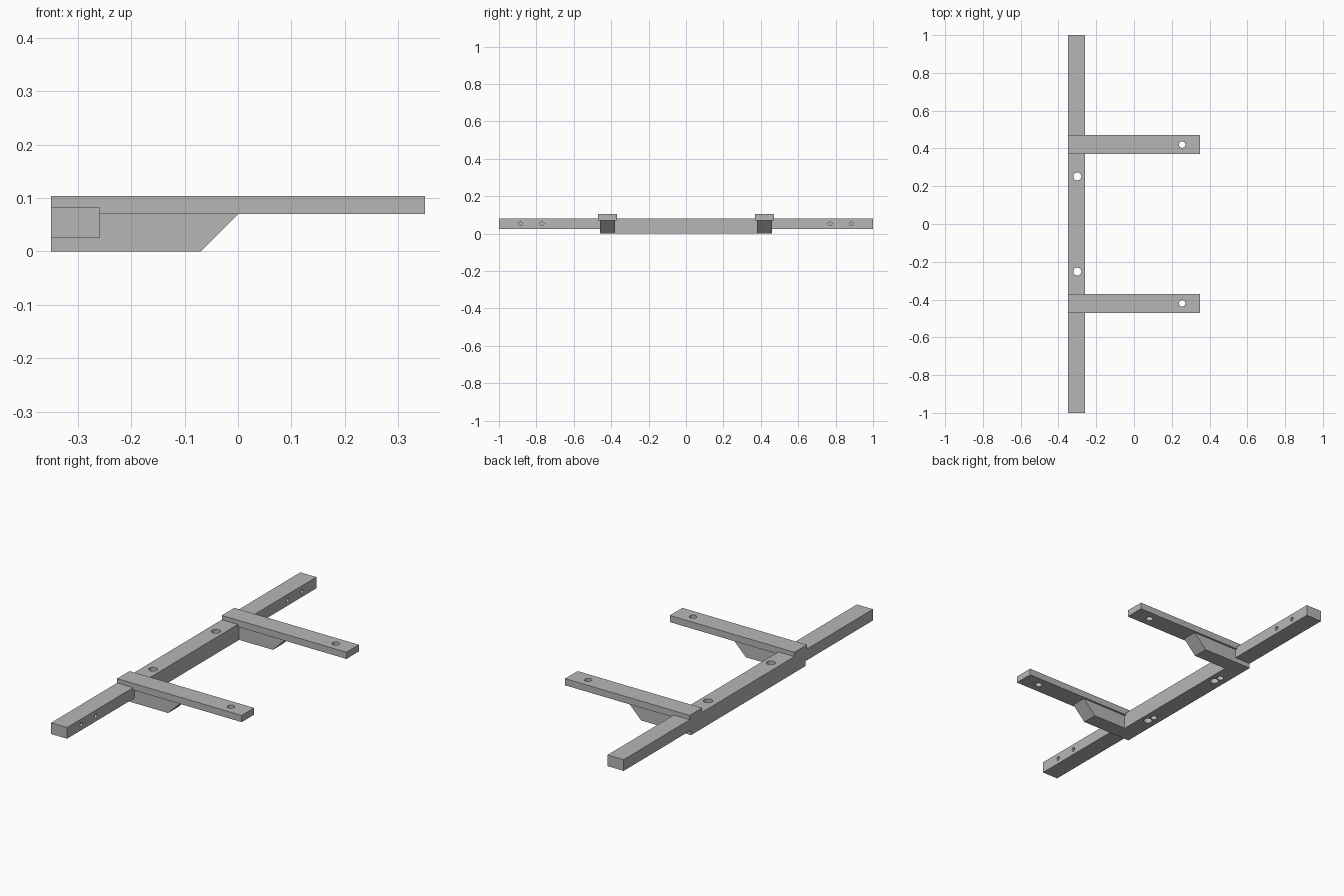
import bpy
import bmesh
from mathutils import Matrix, Vector

cube = bpy.data.objects.get("Cube")
if cube:
    bpy.data.objects.remove(cube, do_unlink=True)

grey = bpy.data.materials.new("plain grey")
grey.use_nodes = True
COLOUR = (0.47, 0.47, 0.47, 1)
grey.diffuse_color = COLOUR
grey.node_tree.nodes["Principled BSDF"].inputs["Base Color"].default_value = COLOUR

LEFT, INNER, RIGHT = -0.35, -0.26, 0.35
BAR_TOP, ARM_LOW, ARM_TOP = 0.082, 0.07, 0.104
ARM_Y = 0.42


def make_object(name, bm):
    bmesh.ops.recalc_face_normals(bm, faces=bm.faces)
    mesh = bpy.data.meshes.new(name)
    bm.to_mesh(mesh)
    bm.free()
    mesh.materials.append(grey)
    obj = bpy.data.objects.new(name, mesh)
    bpy.context.collection.objects.link(obj)
    return obj


def prism(name, points, sweep):
    """Extrude a flat outline along a vector."""
    bm = bmesh.new()
    face = bm.faces.new([bm.verts.new(p) for p in points])
    new = bmesh.ops.extrude_face_region(bm, geom=[face])["geom"]
    verts = [v for v in new if isinstance(v, bmesh.types.BMVert)]
    bmesh.ops.translate(bm, verts=verts, vec=sweep)
    return make_object(name, bm)


def drill(obj, holes):
    """Cut round holes, each given as centre, radius, length and axis."""
    bm = bmesh.new()
    for centre, radius, length, axis in holes:
        turn = Vector((0, 0, 1)).rotation_difference(Vector(axis)).to_matrix().to_4x4()
        bmesh.ops.create_cone(bm, cap_ends=True, segments=32, radius1=radius, radius2=radius,
                              depth=length, matrix=Matrix.Translation(centre) @ turn)
    cutter = make_object(obj.name + "_cutter", bm)
    cutter.hide_render = True
    mod = obj.modifiers.new("holes", "BOOLEAN")
    mod.operation = "DIFFERENCE"
    mod.solver = "EXACT"
    mod.object = cutter
    bpy.context.view_layer.objects.active = obj
    bpy.ops.object.modifier_apply(modifier=mod.name)
    bpy.data.objects.remove(cutter, do_unlink=True)


# Long bar: deeper in the middle, notched on top for the arms
half = [(0.46, 0), (0.46, 0.025), (1, 0.025), (1, BAR_TOP),
        (0.47, BAR_TOP), (0.47, ARM_LOW), (0.37, ARM_LOW), (0.37, BAR_TOP)]
outline = half + [(-y, z) for y, z in reversed(half)]
bar = prism("long_bar", [(LEFT, y, z) for y, z in outline], (INNER - LEFT, 0, 0))

holes = []
for side in (-1, 1):
    # Bolt hole, with a shallow pocket beside it underneath
    holes.append(((-0.3, side * 0.252, 0.05), 0.021, 0.3, (0, 0, 1)))
    holes.append(((-0.304, side * 0.252 + 0.04, 0), 0.016, 0.06, (0, 0, 1)))
    # Blind side holes near the ends
    for y in (0.77, 0.885):
        holes.append(((INNER, side * y, 0.053), 0.01, 0.09, (1, 0, 0)))
drill(bar, holes)

# Arms and their bevelled supports
for side, label in ((-1, "front"), (1, "back")):
    y = side * ARM_Y
    arm = prism(label + "_arm",
                [(LEFT, y - 0.05, ARM_LOW), (RIGHT, y - 0.05, ARM_LOW),
                 (RIGHT, y - 0.05, ARM_TOP), (LEFT, y - 0.05, ARM_TOP)], (0, 0.1, 0))
    drill(arm, [((0.255, y, 0.08), 0.017, 0.2, (0, 0, 1))])
    prism(label + "_support",
          [(INNER, y - 0.04, 0), (-0.07, y - 0.04, 0),
           (0, y - 0.04, ARM_LOW), (INNER, y - 0.04, ARM_LOW)], (0, 0.08, 0))
